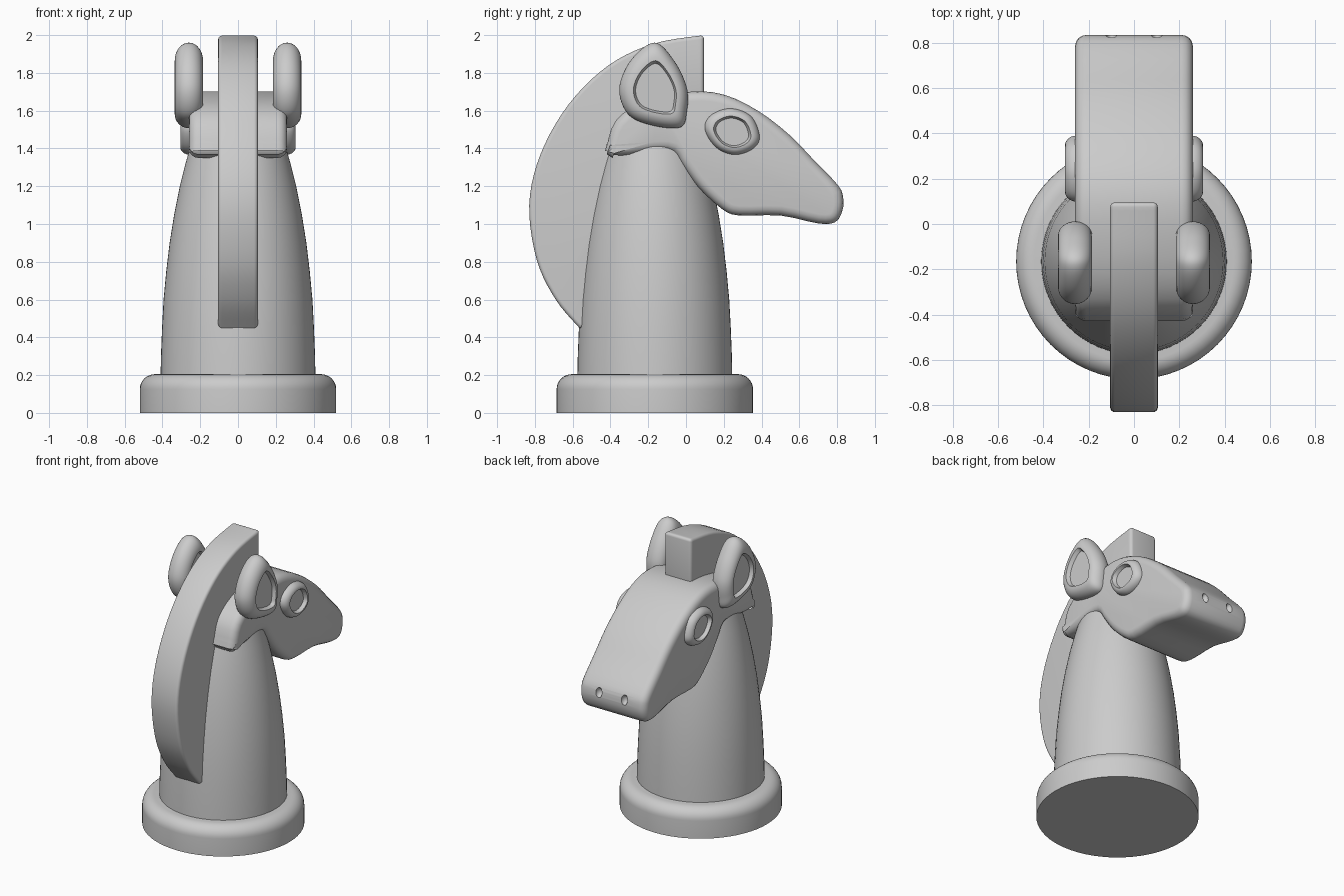
import bpy, bmesh, math
from mathutils import Vector

if "Cube" in bpy.data.objects:
    bpy.data.objects.remove(bpy.data.objects["Cube"])

CY = -0.165  # axis of the base and neck


def smooth_loop(pts, n=5):
    """Closed Catmull-Rom loop; a repeated point gives a corner."""
    out, m = [], len(pts)
    for i in range(m):
        a, b, c, d = [Vector(pts[(i + k) % m]) for k in (-1, 0, 1, 2)]
        if (c - b).length < 1e-6:
            continue
        for j in range(n):
            t = j / n
            out.append(0.5 * (2 * b + (c - a) * t + (2 * a - 5 * b + 4 * c - d) * t * t
                              + (3 * b - a - 3 * c + d) * t ** 3))
    return out


def finish(name, bm, bevel=0, cutters=()):
    bmesh.ops.recalc_face_normals(bm, faces=bm.faces[:])
    me = bpy.data.meshes.new(name)
    bm.to_mesh(me)
    bm.free()
    ob = bpy.data.objects.new(name, me)
    bpy.context.collection.objects.link(ob)
    bpy.ops.object.select_all(action='DESELECT')
    bpy.context.view_layer.objects.active = ob
    ob.select_set(True)
    if bevel:
        md = ob.modifiers.new("round", 'BEVEL')
        md.width, md.segments = bevel, 4
        md.limit_method, md.angle_limit = 'ANGLE', math.radians(60)
        md.use_clamp_overlap = False
        bpy.ops.object.modifier_apply(modifier="round")
    for c in cutters:
        md = ob.modifiers.new("cut", 'BOOLEAN')
        md.operation, md.object = 'DIFFERENCE', c
        bpy.ops.object.modifier_apply(modifier="cut")
    bpy.ops.object.shade_smooth_by_angle(angle=math.radians(35))
    return ob


def skin(bm, rings, caps=True):
    rows = [[bm.verts.new(p) for p in r] for r in rings]
    n = len(rows[0])
    for a, b in zip(rows, rows[1:]):
        for i in range(n):
            bm.faces.new((a[i], a[(i + 1) % n], b[(i + 1) % n], b[i]))
    if caps:
        bm.faces.new(rows[0])
        bm.faces.new(rows[-1])


def lathe(name, profile, n=64):
    bm = bmesh.new()
    skin(bm, [[(r * math.cos(2 * math.pi * i / n), CY + r * math.sin(2 * math.pi * i / n), z)
               for i in range(n)] for r, z in profile])
    return finish(name, bm)


def slab(name, loop, half, bevel, cutters=()):
    bm = bmesh.new()
    skin(bm, [[(x, p[0], p[1]) for p in loop] for x in (-half, half)])
    return finish(name, bm, bevel, cutters)


def rounded_pad(name, outline, side, x0, half, depth, rim, size):
    """Pad with a fully round edge and a recessed face on both sides."""
    loop = smooth_loop(outline, 8)
    c = sum(loop, Vector((0, 0))) / len(loop)
    rounded = [(rim * (1 - math.cos(a)), half * math.sin(a))
               for a in [math.pi / 2 * k / 8 for k in range(9)]]
    outer = rounded + [(rim + 0.012, half - depth)]
    steps = [(d, -x) for d, x in reversed(outer)] + outer[1:]
    bm = bmesh.new()
    skin(bm, [[(side * (x0 + x), *(c + (p - c) * (1 - d / size))) for p in loop]
              for d, x in steps])
    return finish(name, bm)


# Round foot with a soft top edge
arc = [(0.44 + 0.08 * math.cos(a), 0.125 + 0.08 * math.sin(a))
       for a in [math.pi / 2 * k / 8 for k in range(9)]]
lathe("base", [(0.52, 0)] + arc)

# Tapered neck
lathe("neck", [(0.41, 0.19), (0.408, 0.3), (0.402, 0.45), (0.394, 0.6), (0.38, 0.75),
               (0.362, 0.9), (0.338, 1.05), (0.308, 1.2), (0.278, 1.32), (0.25, 1.42)])

# Nostril cutters
nostrils = []
for s in (-1, 1):
    bpy.ops.mesh.primitive_uv_sphere_add(segments=20, ring_count=12, radius=1,
                                         location=(s * 0.1, 0.832, 1.145))
    cut = bpy.context.object
    cut.name = "nostril_cutter"
    cut.scale = (0.024, 0.03, 0.035)
    cut.hide_render = True
    nostrils.append(cut)
bpy.context.view_layer.update()

# Head profile in (y, z)
head = [(-0.42, 1.37), (-0.42, 1.41), (-0.37, 1.55), (-0.22, 1.65), (0.02, 1.7), (0.2, 1.685),
        (0.38, 1.6), (0.55, 1.47), (0.68, 1.335), (0.805, 1.205), (0.832, 1.14), (0.828, 1.07),
        (0.79, 1.01), (0.7, 1.003), (0.5, 1.045), (0.28, 1.045), (0.19, 1.08), (0.07, 1.19),
        (-0.02, 1.31), (-0.07, 1.38), (-0.17, 1.385), (-0.3, 1.365)]
slab("head", smooth_loop(head, 3), 0.26, 0.05, nostrils)
for c in nostrils:
    bpy.data.objects.remove(c)

# Mane crest: outer arc, then a hidden inner edge
crest = [(0.095, 2.0), (-0.17, 1.955), (-0.41, 1.84), (-0.62, 1.635), (-0.77, 1.37),
         (-0.83, 1.1), (-0.79, 0.81), (-0.69, 0.6), (-0.565, 0.45)]
arc = smooth_loop([crest[0]] + crest + [crest[-1]], 5)
last = next(i for i, p in enumerate(arc) if (p - Vector(crest[-1])).length < 1e-4)
inner = [(-0.4, 0.45), (-0.3, 1.2), (-0.15, 1.6), (0.095, 1.6)]
slab("mane", arc[:last + 1] + [Vector(p) for p in inner], 0.105, 0.02)

# Ears and eyes on both sides
ear = [(-0.165, 1.96), (-0.29, 1.87), (-0.353, 1.72), (-0.31, 1.585), (-0.19, 1.525),
       (-0.03, 1.512), (0.005, 1.6), (0.005, 1.72), (-0.06, 1.86)]
eye = [(0.235, 1.612), (0.13, 1.575), (0.1, 1.5), (0.16, 1.405), (0.255, 1.367),
       (0.35, 1.395), (0.39, 1.46), (0.345, 1.57)]
for s, label in ((1, "right"), (-1, "left")):
    rounded_pad(label + "_ear", ear, s, 0.26, 0.075, 0.025, 0.075, 0.2)
    rounded_pad(label + "_eye", eye, s, 0.255, 0.05, 0.025, 0.045, 0.14)
